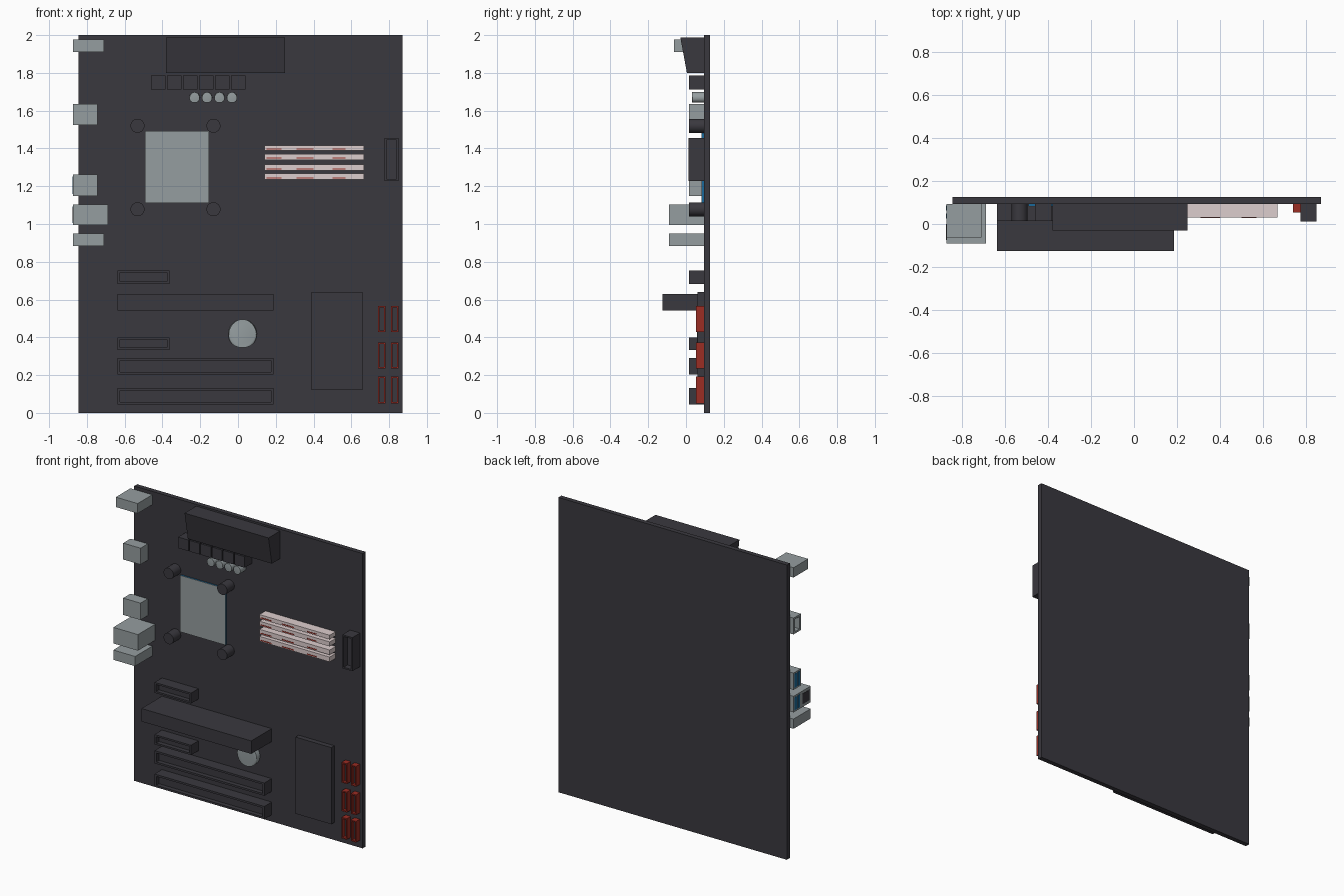
import bpy, bmesh, math
from mathutils import Vector

if "Cube" in bpy.data.objects:
    bpy.data.objects.remove(bpy.data.objects["Cube"])


def material(name, rgb):
    m = bpy.data.materials.new(name)
    m.diffuse_color = (*rgb, 1)
    m.use_nodes = True
    m.node_tree.nodes["Principled BSDF"].inputs["Base Color"].default_value = m.diffuse_color
    return m


DARK = material("charcoal", (0.042, 0.040, 0.049))
GREY = material("metal grey", (0.30, 0.34, 0.35))
RED = material("connector red", (0.33, 0.026, 0.017))
PINK = material("pale pink", (0.72, 0.61, 0.61))
BLUE = material("blue", (0.01, 0.14, 0.32))

FACE = 0.094   # y of the board's front surface


def finish(bm, name, *mats):
    bmesh.ops.recalc_face_normals(bm, faces=bm.faces[:])
    me = bpy.data.meshes.new(name)
    bm.to_mesh(me)
    bm.free()
    for m in mats:
        me.materials.append(m)
    ob = bpy.data.objects.new(name, me)
    bpy.context.collection.objects.link(ob)
    return ob


def box(name, x, z, y0, mat, y1=FACE, recess=None, axis=(0, -1, 0), inner=None):
    """Box from ranges; recess = (rim, depth) sinks a pocket in the face along axis."""
    bm = bmesh.new()
    bmesh.ops.create_cube(bm, size=1)
    for v in bm.verts:
        v.co = Vector((x[0] if v.co.x < 0 else x[1],
                       y0 if v.co.y < 0 else y1,
                       z[0] if v.co.z < 0 else z[1]))
    if recess:
        bm.normal_update()
        n = Vector(axis)
        f = [f for f in bm.faces if f.normal.dot(n) > 0.9]
        bmesh.ops.inset_region(bm, faces=f, thickness=recess[0], use_even_offset=True)
        g = bmesh.ops.extrude_discrete_faces(bm, faces=f)["faces"]
        bmesh.ops.translate(bm, verts=g[0].verts[:], vec=-n * recess[1])
        if inner:
            g[0].material_index = 1
    return finish(bm, name, mat, *([inner] if inner else []))


def cylinder(name, x, z, r, y0, mat, sides=24, bevel=0.0):
    bm = bmesh.new()
    bmesh.ops.create_cone(bm, cap_ends=True, segments=sides, radius1=r, radius2=r, depth=FACE - y0)
    for v in bm.verts:
        c = v.co.copy()
        v.co = Vector((x + c.x, (FACE + y0) / 2 - c.z, z + c.y))
    if bevel:
        rim = [e for e in bm.edges if all(v.co.y < y0 + 1e-4 for v in e.verts)]
        bmesh.ops.bevel(bm, geom=rim, offset=bevel, segments=2, profile=0.5, affect='EDGES')
    ob = finish(bm, name, mat)
    bpy.ops.object.select_all(action='DESELECT')
    ob.select_set(True)
    bpy.context.view_layer.objects.active = ob
    bpy.ops.object.shade_smooth_by_angle(angle=math.radians(40))
    return ob


# circuit board
box("board", (-0.845, 0.87), (0, 2), FACE, DARK, y1=0.126)

# rear ports on the left edge
L, LEFT = -0.873, (-1, 0, 0)
box("port_top", (L, -0.709), (1.91, 1.977), -0.063, GREY)
box("port_video", (L, -0.743), (1.524, 1.635), 0.016, GREY,
    recess=(0.014, 0.06), axis=LEFT, inner=DARK)
box("port_double", (L, -0.743), (1.148, 1.262), 0.016, GREY)
box("port_network", (L, -0.688), (0.995, 1.104), -0.09, GREY)
box("port_bottom", (L, -0.709), (0.884, 0.95), -0.09, GREY)
for z0, z1 in ((1.158, 1.252), (1.006, 1.093)):
    for y in (0.026, 0.062):
        box("port_tongue", (L - 0.002, L + 0.002), (z0, z1), y, BLUE, y1=y + 0.024)
box("network_opening", (L - 0.002, L + 0.002), (1.015, 1.085), -0.075, DARK, y1=0.0)

# power heatsink: wedge profile in y/z swept along x
bm = bmesh.new()
profile = [(FACE, 1.80), (0.005, 1.80), (-0.03, 1.988), (FACE, 1.988)]
end = bm.faces.new([bm.verts.new((-0.38, y, z)) for y, z in profile])
ext = bmesh.ops.extrude_face_region(bm, geom=[end])["geom"]
bmesh.ops.translate(bm, verts=[v for v in ext if isinstance(v, bmesh.types.BMVert)], vec=(0.63, 0, 0))
finish(bm, "power_heatsink", DARK)

# row of chokes and capacitors
for i in range(6):
    x = -0.46 + i * 0.0845
    box("choke", (x, x + 0.077), (1.712, 1.787), 0.015, DARK)
for i in range(4):
    cylinder("capacitor", -0.23 + i * 0.066, 1.67, 0.028, 0.032, GREY, 16, 0.004)

# processor: blue base with metal lid, four cooler posts
box("processor_base", (-0.492, -0.153), (1.11, 1.493), 0.084, BLUE)
box("processor_lid", (-0.492, -0.153), (1.11, 1.493), 0.082, GREY, y1=0.084)
for x in (-0.532, -0.13):
    for z in (1.52, 1.078):
        cylinder("cooler_post", x, z, 0.037, 0.015, DARK, 32)

# memory modules with red dashes
for z0, z1 in ((1.388, 1.416), (1.34, 1.371), (1.283, 1.316), (1.235, 1.268)):
    box("memory_module", (0.14, 0.667), (z0, z1), 0.03, PINK)
    for x, w in ((0.15, 0.08), (0.31, 0.09), (0.50, 0.07)):
        box("memory_dash", (x, x + w), (z0 + 0.006, z0 + 0.012), 0.028, RED, y1=0.031)

# main power connector
box("power_connector", (0.775, 0.85), (1.228, 1.456), 0.012, DARK, recess=(0.01, 0.04))

# expansion slots and the long card
for z0, z1 in ((0.683, 0.754), (0.333, 0.4)):
    box("short_slot", (-0.637, -0.363), (z0, z1), 0.015, DARK, recess=(0.012, 0.03))
for z0 in (0.204, 0.045):
    box("long_slot", (-0.637, 0.187), (z0, z0 + 0.087), 0.015, DARK, recess=(0.013, 0.03))
box("expansion_card", (-0.637, 0.187), (0.542, 0.63), -0.125, DARK)

# coin battery and chipset heatsink
cylinder("battery", 0.024, 0.42, 0.075, 0.058, GREY, 32, 0.008)
box("chipset_heatsink", (0.39, 0.658), (0.12, 0.64), 0.06, DARK)

# drive connectors: red shells with dark pockets
for x0 in (0.741, 0.81):
    for z0, z1 in ((0.428, 0.566), (0.235, 0.373), (0.05, 0.193)):
        box("drive_connector", (x0, x0 + 0.039), (z0, z1), 0.053, RED,
            recess=(0.008, 0.025), inner=DARK)
